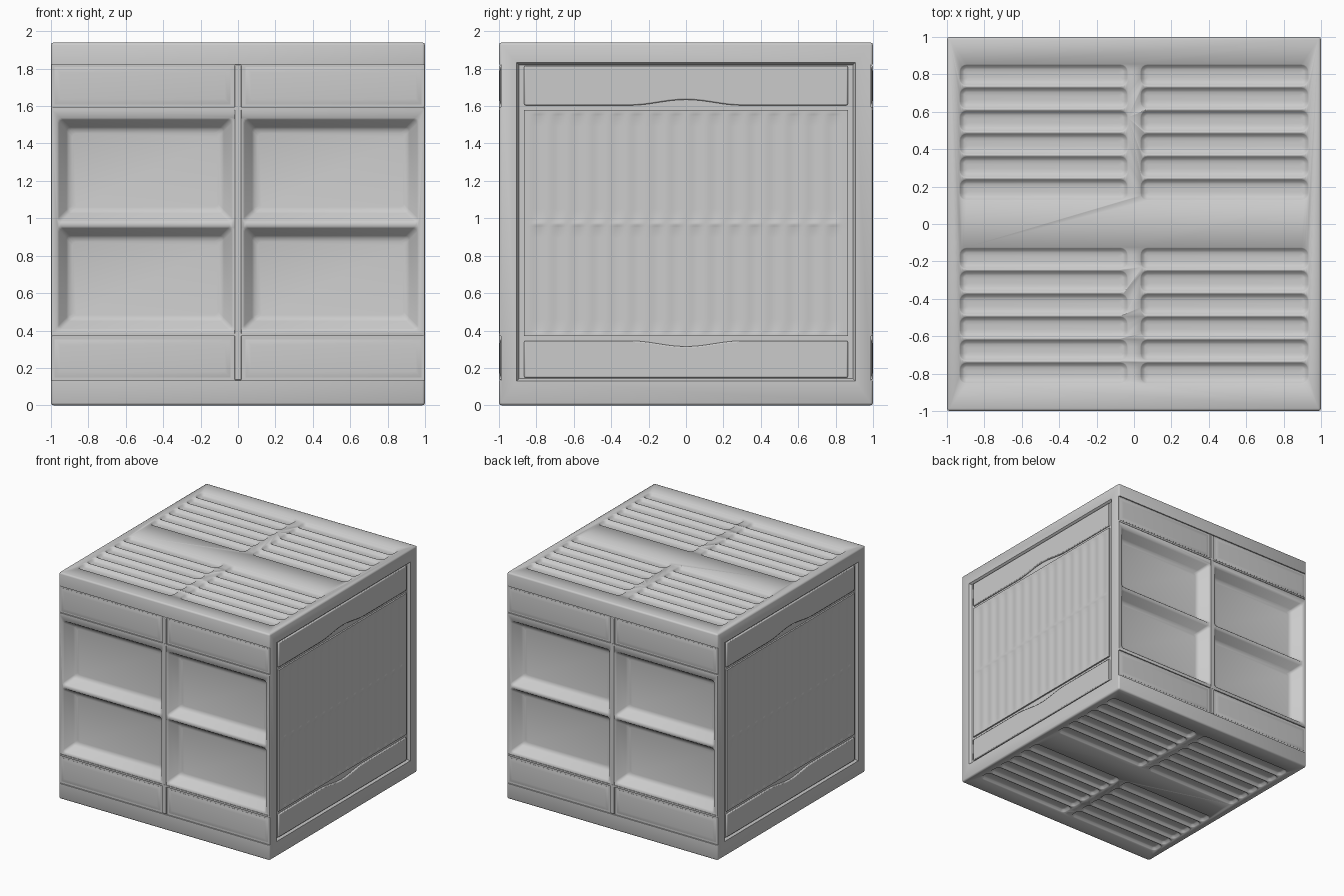
import bpy, bmesh, math

if "Cube" in bpy.data.objects:
    bpy.data.objects.remove(bpy.data.objects["Cube"])

H = 1.94
grey = bpy.data.materials.new("plain_grey")
grey.diffuse_color = (0.6, 0.6, 0.6, 1)
grey.use_nodes = True
grey.node_tree.nodes["Principled BSDF"].inputs["Base Color"].default_value = grey.diffuse_color

# Each side maps (u, v, d): across, up, distance outward from the surface
SIDES = {
    "front": lambda u, v, d: (u, -1 - d, v),
    "back": lambda u, v, d: (-u, 1 + d, v),
    "right": lambda u, v, d: (1 + d, u, v),
    "left": lambda u, v, d: (-1 - d, -u, v),
    "top": lambda u, v, d: (u, v, H + d),
    "bottom": lambda u, v, d: (u, v, -d),
}


def rounded(u0, u1, v0, v1, r, n):
    """Rounded rectangle outline, n segments per corner."""
    pts = []
    for cu, cv, a0 in ((u1 - r, v1 - r, 0), (u0 + r, v1 - r, 90),
                       (u0 + r, v0 + r, 180), (u1 - r, v0 + r, 270)):
        for i in range(n + 1):
            a = math.radians(a0 + 90 * i / n)
            pts.append((cu + r * math.cos(a), cv + r * math.sin(a)))
    return pts


def rect(u0, u1, v0, v1):
    return [(u0, v0), (u1, v0), (u1, v1), (u0, v1)]


def loft(bm, place, rings):
    """Closed solid through rings of (outline, depth)."""
    loops = [[bm.verts.new(place(u, v, d)) for u, v in pts] for pts, d in rings]
    for a, b in zip(loops, loops[1:]):
        n = len(a)
        for i in range(n):
            bm.faces.new((a[i], a[(i + 1) % n], b[(i + 1) % n], b[i]))
    bm.faces.new(loops[0])
    bm.faces.new(loops[-1])


def finish(bm, name, bevel=0):
    bmesh.ops.recalc_face_normals(bm, faces=bm.faces)
    me = bpy.data.meshes.new(name)
    bm.to_mesh(me)
    bm.free()
    me.materials.append(grey)
    ob = bpy.data.objects.new(name, me)
    bpy.context.collection.objects.link(ob)
    if bevel:
        m = ob.modifiers.new("soft_edges", "BEVEL")
        m.width, m.segments, m.limit_method = bevel, 2, "ANGLE"
    return ob


def activate(ob):
    bpy.ops.object.select_all(action="DESELECT")
    ob.select_set(True)
    bpy.context.view_layer.objects.active = ob


def cut(body, bm, name):
    cutter = finish(bm, name)
    cutter.hide_render = True
    m = body.modifiers.new(name, "BOOLEAN")
    m.operation, m.solver, m.object = "DIFFERENCE", "EXACT", cutter
    activate(body)
    bpy.ops.object.modifier_apply(modifier=m.name)
    bpy.data.objects.remove(cutter)


def plate(name, side, rings, bevel=0):
    bm = bmesh.new()
    loft(bm, SIDES[side], rings)
    return finish(bm, f"{side}_{name}", bevel)


# Main block with softened edges
bm = bmesh.new()
loft(bm, SIDES["top"], [(rect(-1, 1, -1, 1), -H), (rect(-1, 1, -1, 1), 0)])
bmesh.ops.bevel(bm, geom=bm.edges[:], offset=0.014, segments=2, profile=0.5, affect="EDGES")
body = finish(bm, "cabinet_body")

# Shallow recesses: drawer bands and centre on front/back, panel field on the sides
bm = bmesh.new()
for s in ("front", "back"):
    for v0, v1, d in ((0.132, 0.37, 0.01), (0.385, 1.58, 0.004), (1.595, 1.823, 0.01)):
        r = rect(-1.1, 1.1, v0, v1)
        loft(bm, SIDES[s], [(r, 0.1), (r, -d)])
for s in ("right", "left"):
    r = rect(-0.905, 0.905, 0.13, 1.833)
    loft(bm, SIDES[s], [(r, 0.05), (r, 0), (rect(-0.892, 0.892, 0.143, 1.82), -0.02)])
cut(body, bm, "recess_cutter")

# Soft-walled bays on front/back, louvre slots on top/bottom
bm = bmesh.new()
for s in ("front", "back"):
    for u0, u1 in ((-0.967, -0.025), (0.025, 0.967)):
        for v0, v1 in ((0.4, 0.957), (0.977, 1.537)):
            rings = [(rounded(u0 + k, u1 - k, v0 + k, v1 - k, 0.02, 2), d)
                     for k, d in ((0, 0.03), (0, -0.004), (0.01, -0.014), (0.05, -0.078),
                                  (0.062, -0.09), (0.082, -0.095))]
            loft(bm, SIDES[s], rings)
for s in ("top", "bottom"):
    for u0, u1 in ((-0.935, -0.032), (0.032, 0.935)):
        for half in (0.125, -0.855):
            for i in range(6):
                v0 = half + i * 0.1225
                rings = [(rounded(u0 + k, u1 - k, v0 + k, v0 + 0.1175 - k, max(0.04 - k, 0.01), 4), d)
                         for k, d in ((0, 0.03), (0, 0), (0.006, -0.006), (0.018, -0.019),
                                      (0.028, -0.023), (0.045, -0.025))]
                loft(bm, SIDES[s], rings)
cut(body, bm, "bay_and_slot_cutter")

parts = [body]

# Pillowed drawer panels and centre post on front/back
for s in ("front", "back"):
    for tag, v0, v1 in (("lower", 0.15, 0.352), ("upper", 1.608, 1.808)):
        for hand, u0, u1 in (("left", -0.98, -0.04), ("right", 0.04, 0.98)):
            rings = [(rect(u0 + k, u1 - k, v0 + k, v1 - k), d)
                     for k, d in ((0, -0.03), (0, -0.009), (0.012, -0.005), (0.03, -0.003))]
            parts.append(plate(f"{tag}_{hand}_panel", s, rings))
    post = rect(-0.02, 0.02, 0.136, 1.819)
    parts.append(plate("centre_post", s, [(post, -0.05), (post, -0.001)], 0.005))


def wave(u):
    return 0.015 * (1 + math.cos(math.pi * u / 0.3)) if abs(u) < 0.3 else 0


US = [-0.865] + [-0.3 + 0.025 * i for i in range(25)] + [0.865]

# Drawer fronts with a curved edge, and the fluted middle panel, on both sides
for s in ("right", "left"):
    upper = [(u, 1.604 + wave(u)) for u in US] + [(0.865, 1.815), (-0.865, 1.815)]
    lower = [(u, 0.345 - wave(u)) for u in US] + [(0.865, 0.148), (-0.865, 0.148)]
    for name, outline in (("upper_drawer", upper), ("lower_drawer", lower)):
        parts.append(plate(name, s, [(outline, -0.04), (outline, -0.006)], 0.007))
    cols = [-0.865, -0.865] + [-0.84 + 1.68 * i / 128 for i in range(129)] + [0.865, 0.865]
    # Row height and flute strength: two tiers with rounded-off ends
    rows = [(0.37, 0), (0.37, 0), (0.385, 0), (0.392, 0.5), (0.405, 1)]
    rows += [(0.405 + 0.0545 * i, 1) for i in range(1, 11)]
    rows += [(0.958, 0.5), (0.968, 0), (0.974, 0), (0.984, 0.5), (0.995, 1)]
    rows += [(0.995 + 0.055 * i, 1) for i in range(1, 11)]
    rows += [(1.555, 0.5), (1.565, 0), (1.58, 0), (1.58, 0)]
    bm = bmesh.new()
    grid = []
    for j, (v, w) in enumerate(rows):
        line = []
        for i, u in enumerate(cols):
            edge = i in (0, len(cols) - 1) or j in (0, len(rows) - 1)
            flute = 0.5 - 0.5 * math.cos(2 * math.pi * (u + 0.84) / 0.105) if abs(u) < 0.85 else 0
            line.append(bm.verts.new(SIDES[s](u, v, -0.035 if edge else -0.007 - 0.005 * w * flute)))
        grid.append(line)
    for a, b in zip(grid, grid[1:]):
        for i in range(len(cols) - 1):
            bm.faces.new((a[i], a[i + 1], b[i + 1], b[i]))
    bmesh.ops.holes_fill(bm, edges=[e for e in bm.edges if e.is_boundary], sides=0)
    parts.append(finish(bm, f"{s}_fluted_panel"))

# Smooth shading with sharp edges kept
for ob in parts:
    activate(ob)
    bpy.ops.object.shade_smooth_by_angle(angle=math.radians(50))
